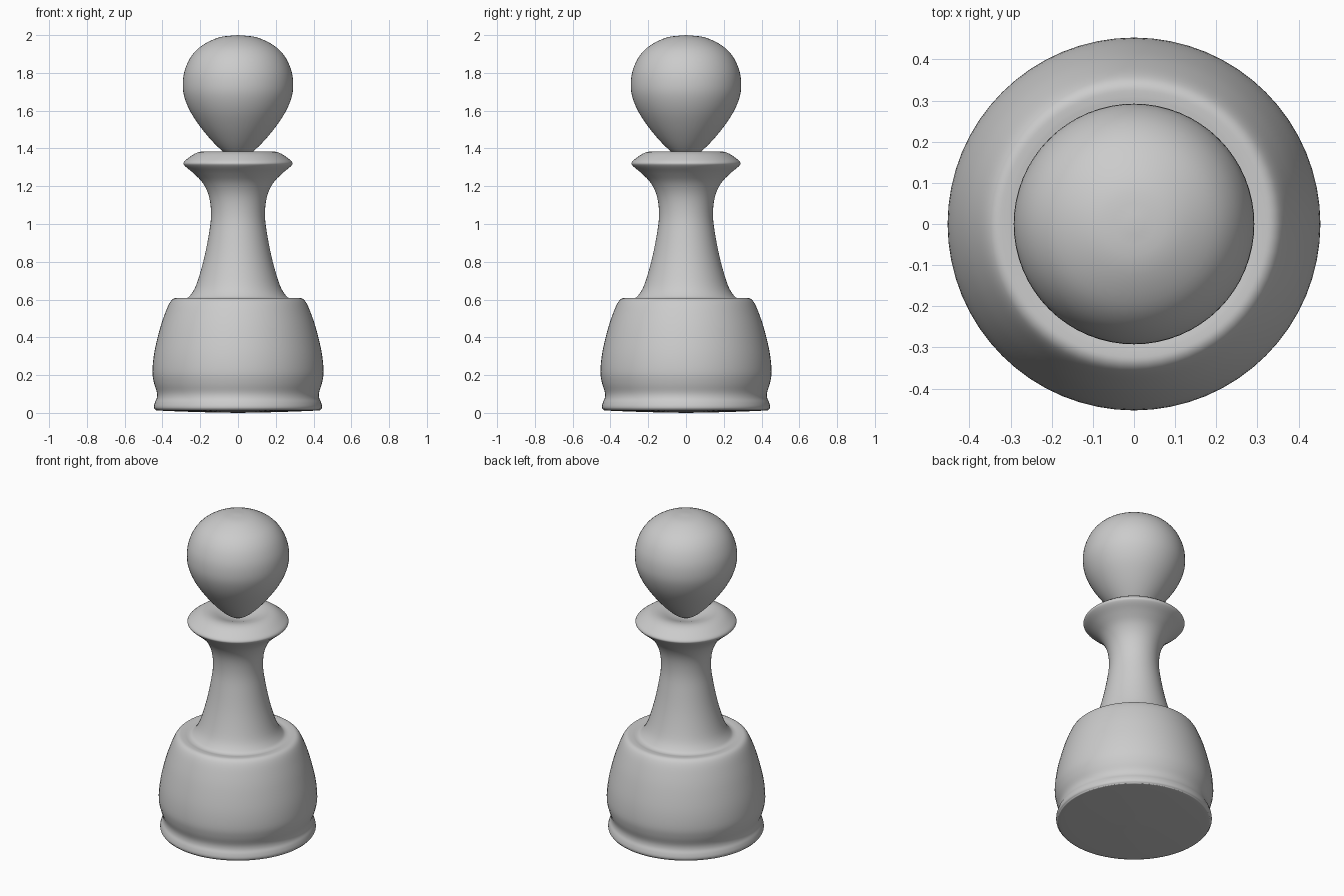
import bpy, bmesh, math
from mathutils import Vector

cube = bpy.data.objects.get("Cube")
if cube:
    bpy.data.objects.remove(cube, do_unlink=True)

grey = bpy.data.materials.new("plain grey")
grey.use_nodes = True
grey.diffuse_color = (0.6, 0.6, 0.6, 1)
grey.node_tree.nodes["Principled BSDF"].inputs["Base Color"].default_value = (0.6, 0.6, 0.6, 1)


def smooth_curve(points, steps=4):
    """Run a Catmull-Rom curve through (radius, height) points."""
    p = [Vector(q) for q in points]
    p = [2 * p[0] - p[1]] + p + [2 * p[-1] - p[-2]]
    out = []
    for a, b, c, d in zip(p, p[1:], p[2:], p[3:]):
        for i in range(steps):
            t = i / steps
            out.append(0.5 * (2 * b + (c - a) * t + (2 * a - 5 * b + 4 * c - d) * t**2
                              + (3 * b - a - 3 * c + d) * t**3))
    return out + [p[-2]]


def turned(name, points, segments=64):
    """Spin a smoothed profile around the z axis."""
    bm = bmesh.new()
    verts = [bm.verts.new((max(r, 0), 0, z)) for r, z in smooth_curve(points)]
    edges = [bm.edges.new(pair) for pair in zip(verts, verts[1:])]
    bmesh.ops.spin(bm, geom=verts + edges, axis=(0, 0, 1), cent=(0, 0, 0),
                   angle=math.tau, steps=segments, use_duplicate=False)
    bmesh.ops.remove_doubles(bm, verts=bm.verts, dist=0.0002)
    bmesh.ops.recalc_face_normals(bm, faces=bm.faces)
    mesh = bpy.data.meshes.new(name)
    bm.to_mesh(mesh)
    bm.free()
    mesh.materials.append(grey)
    mesh.shade_smooth()
    obj = bpy.data.objects.new(name, mesh)
    bpy.context.collection.objects.link(obj)


# Foot, bulging base, slim neck and dished collar in one turned piece
turned("base_and_collar", [
    (0, 0), (0.2, 0.004), (0.41, 0.012), (0.438, 0.018), (0.445, 0.032), (0.44, 0.055),
    (0.43, 0.08), (0.43, 0.11), (0.445, 0.16), (0.453, 0.22), (0.443, 0.32),
    (0.415, 0.44), (0.385, 0.53), (0.36, 0.585), (0.338, 0.606), (0.31, 0.608),
    (0.28, 0.606), (0.255, 0.62), (0.222, 0.675), (0.184, 0.8), (0.157, 0.93),
    (0.143, 1.04), (0.152, 1.14), (0.185, 1.215), (0.235, 1.268), (0.28, 1.306),
    (0.288, 1.325), (0.265, 1.348), (0.225, 1.374), (0.185, 1.384), (0.14, 1.378),
    (0.08, 1.357), (0.03, 1.343), (0, 1.34)])

# Drop-shaped head resting in the collar
turned("head", [
    (0, 1.342), (0.03, 1.352), (0.075, 1.38), (0.135, 1.437), (0.2, 1.515), (0.255, 1.6),
    (0.286, 1.68), (0.292, 1.75), (0.28, 1.82), (0.246, 1.89), (0.19, 1.945),
    (0.1, 1.988), (0, 2.0)])
